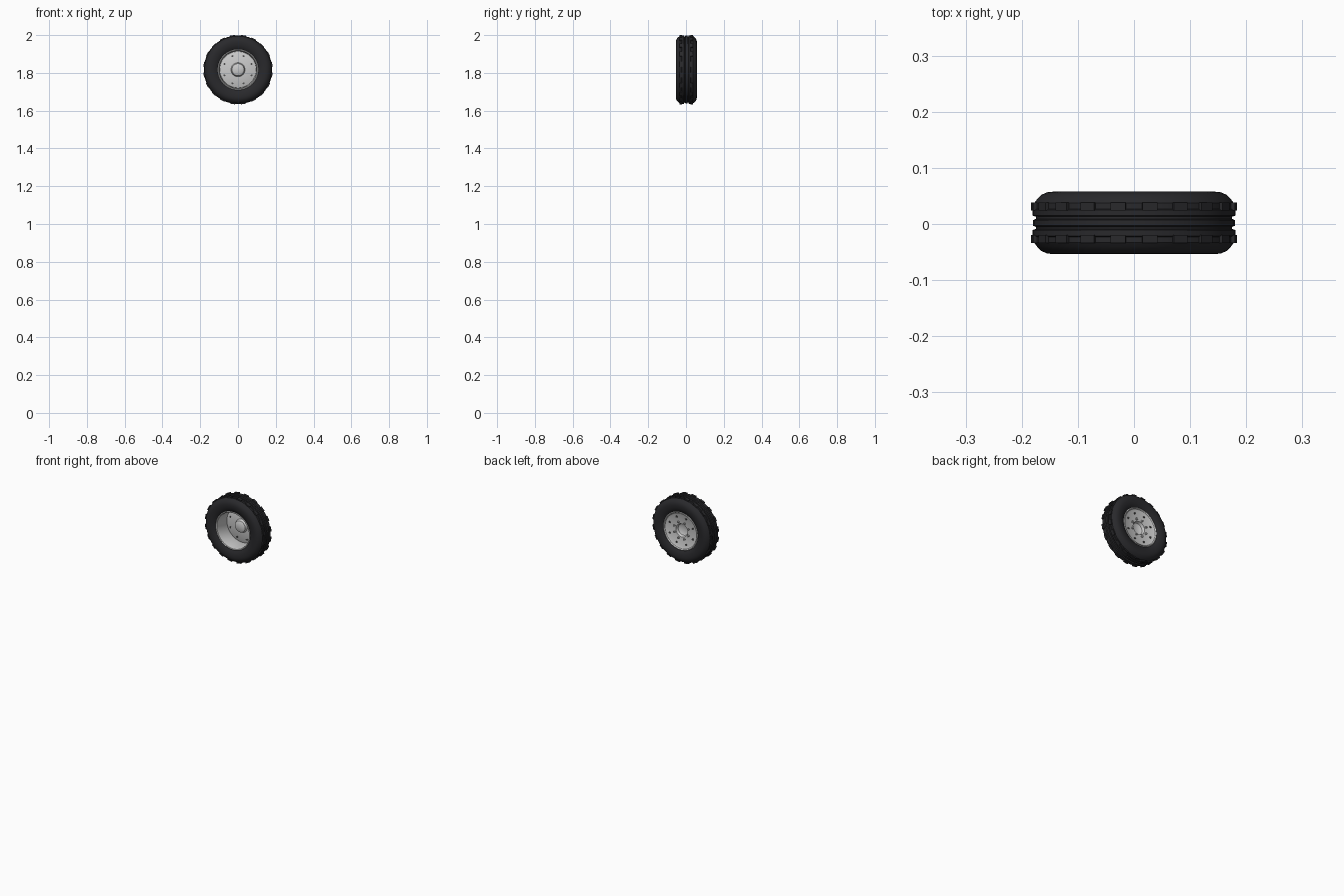
import bpy, bmesh, math
from mathutils import Matrix, Vector

if "Cube" in bpy.data.objects:
    bpy.data.objects.remove(bpy.data.objects["Cube"])

CZ, CY = 1.817, 0.002     # wheel centre


def material(name, rgb):
    m = bpy.data.materials.new(name)
    m.diffuse_color = (*rgb, 1)
    m.use_nodes = True
    m.node_tree.nodes["Principled BSDF"].inputs["Base Color"].default_value = m.diffuse_color
    return m


RUBBER = material("rubber", (0.022, 0.022, 0.025))
STEEL = material("steel", (0.55, 0.55, 0.55))
DARK = material("dark_steel", (0.08, 0.08, 0.08))


def finish(name, bm, mat, angle=35):
    bmesh.ops.recalc_face_normals(bm, faces=bm.faces)
    me = bpy.data.meshes.new(name)
    bm.to_mesh(me)
    bm.free()
    ob = bpy.data.objects.new(name, me)
    bpy.context.collection.objects.link(ob)
    ob.location = (0, CY, CZ)
    me.materials.append(mat)
    bpy.ops.object.select_all(action='DESELECT')
    ob.select_set(True)
    bpy.context.view_layer.objects.active = ob
    bpy.ops.object.shade_smooth_by_angle(angle=math.radians(angle))
    return ob


def lathe(name, profile, mat, n=80, closed=True):
    """Revolve (radius, y) points about the y axle."""
    bm = bmesh.new()
    rings = []
    for i in range(n):
        a = 2 * math.pi * i / n
        rings.append([bm.verts.new((r * math.cos(a), y, r * math.sin(a))) for r, y in profile])
    m = len(profile)
    for i in range(n):
        A, B = rings[i], rings[(i + 1) % n]
        for j in range(m if closed else m - 1):
            k = (j + 1) % m
            bm.faces.new((A[j], B[j], B[k], A[k]))
    bmesh.ops.remove_doubles(bm, verts=bm.verts, dist=1e-6)
    return finish(name, bm, mat)


def bolts(name, radius, y, size, depth, count, phase, mat, sides=6):
    """Ring of small cylinders parallel to the axle."""
    bm = bmesh.new()
    for i in range(count):
        a = 2 * math.pi * (i + phase) / count
        M = Matrix.Translation((radius * math.cos(a), y, radius * math.sin(a))) @ Matrix.Rotation(math.pi / 2, 4, 'X')
        bmesh.ops.create_cone(bm, cap_ends=True, segments=sides, radius1=size, radius2=size, depth=depth, matrix=M)
    return finish(name, bm, mat)


# Tyre: half section mirrored about the mid plane, with two tread grooves
half = [(0.180, 0.005), (0.175, 0.007), (0.175, 0.011), (0.181, 0.013), (0.181, 0.023),
        (0.178, 0.025), (0.178, 0.035), (0.173, 0.042), (0.165, 0.050), (0.155, 0.0545),
        (0.145, 0.0555), (0.130, 0.0545), (0.117, 0.050), (0.107, 0.044), (0.102, 0.040)]
tyre_section = [(r, -y) for r, y in reversed(half)] + half
lathe("tyre", tyre_section, RUBBER)

# Shoulder tread blocks, twenty each side
bm = bmesh.new()
for side in (-1, 1):
    for i in range(20):
        a = 2 * math.pi * (i + 0.5) / 20
        M = Matrix.Rotation(a, 4, 'Y') @ Matrix.Translation((0, side * 0.029, 0.178)) @ Matrix.Diagonal((0.027, 0.014, 0.012, 1))
        bmesh.ops.create_cube(bm, size=1, matrix=M)
finish("tread_blocks", bm, RUBBER)

# Rim barrel, deep on the front side
lathe("rim", [(0.108, -0.047), (0.105, -0.049), (0.101, -0.047), (0.099, -0.038), (0.096, 0.032),
              (0.098, 0.040), (0.104, 0.048), (0.108, 0.046), (0.103, 0.038), (0.103, -0.038)], STEEL)

# Wheel disc near the back, with a bowl pressed towards the front
front = [(0.0, 0.010), (0.022, 0.011), (0.032, 0.016), (0.037, 0.030), (0.090, 0.034), (0.099, 0.038)]
lathe("wheel_disc", front + [(r, y + 0.006) for r, y in reversed(front)], STEEL)

# Outer and inner bolt rings
bolts("outer_bolts", 0.078, 0.0365, 0.0055, 0.013, 8, 0.5, DARK)
bolts("inner_nuts", 0.048, 0.039, 0.0055, 0.012, 8, 0.5, STEEL)
